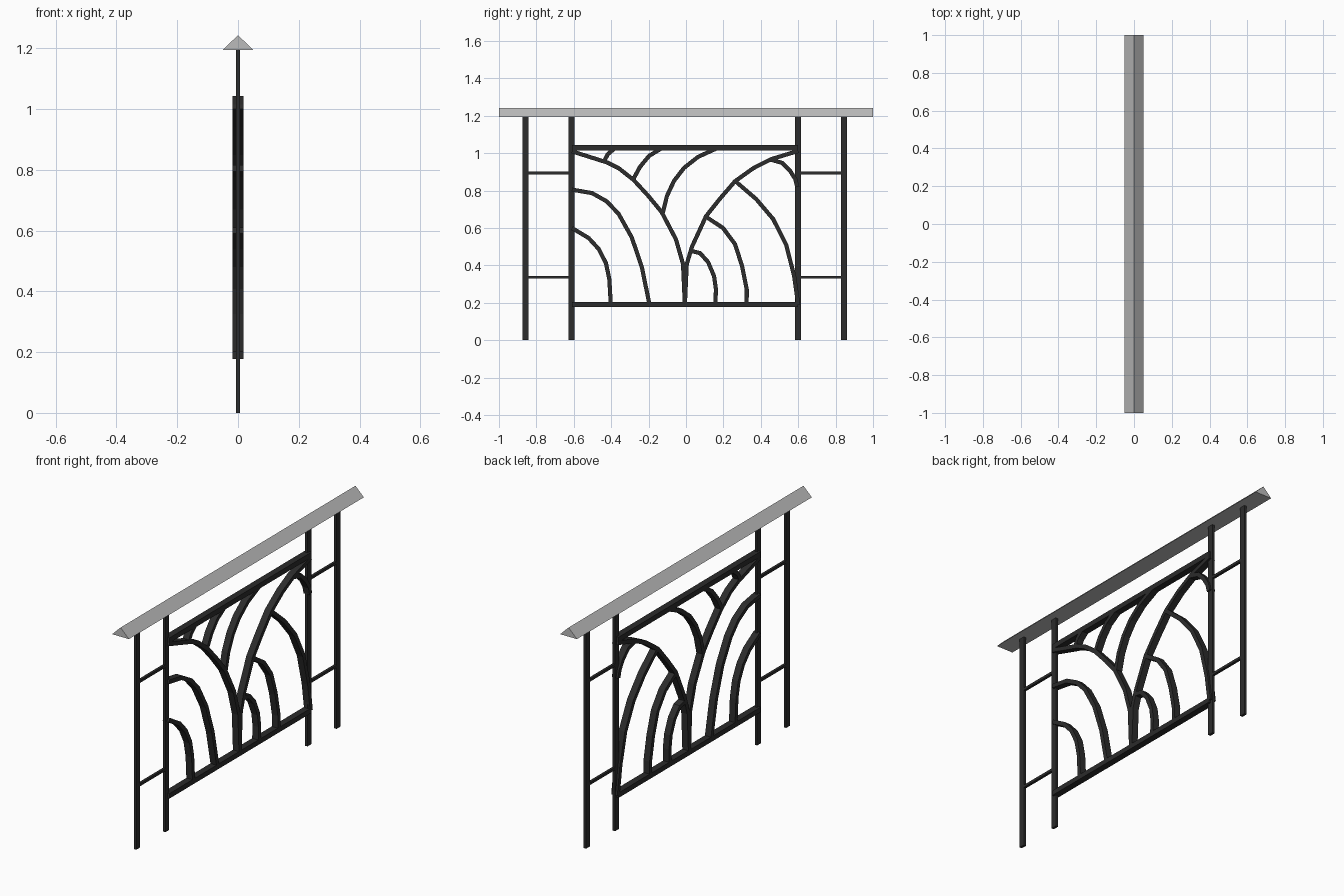
import bpy
import bmesh
from mathutils import Vector

cube = bpy.data.objects.get("Cube")
if cube:
    bpy.data.objects.remove(cube, do_unlink=True)


def make_material(name, grey):
    mat = bpy.data.materials.new(name)
    mat.use_nodes = True
    colour = (grey, grey, grey, 1)
    mat.diffuse_color = colour
    mat.node_tree.nodes["Principled BSDF"].inputs["Base Color"].default_value = colour
    return mat


iron = make_material("black iron", 0.025)
light_grey = make_material("light grey rail", 0.5)


def extrude_outline(name, outline, direction, mat):
    """Closed solid swept from a flat outline along a direction."""
    bm = bmesh.new()
    face = bm.faces.new([bm.verts.new(p) for p in outline])
    swept = bmesh.ops.extrude_face_region(bm, geom=[face], use_keep_orig=True)
    moved = [v for v in swept["geom"] if isinstance(v, bmesh.types.BMVert)]
    bmesh.ops.translate(bm, verts=moved, vec=direction)
    bmesh.ops.recalc_face_normals(bm, faces=bm.faces)
    mesh = bpy.data.meshes.new(name)
    bm.to_mesh(mesh)
    bm.free()
    mesh.materials.append(mat)
    obj = bpy.data.objects.new(name, mesh)
    bpy.context.collection.objects.link(obj)
    return obj


def bar(name, depth, y0, y1, z0, z1):
    """Box bar centred on x = 0."""
    x = -depth / 2
    outline = [(x, y0, z0), (x, y1, z0), (x, y1, z1), (x, y0, z1)]
    return extrude_outline(name, outline, (depth, 0, 0), iron)


def strip(name, points, width=0.022, depth=0.036):
    """Flat iron strip bent along a path of (y, z) points, with mitred joints."""
    path = [Vector(p) for p in points]
    left, right = [], []
    for i, p in enumerate(path):
        before = (p - path[i - 1]).normalized() if i else None
        after = (path[i + 1] - p).normalized() if i < len(path) - 1 else None
        ahead = after or before
        tangent = ((before or after) + ahead).normalized()
        side = Vector((-tangent.y, tangent.x)) * width / 2 / tangent.dot(ahead)
        left.append(p + side)
        right.append(p - side)
    outline = [(-depth / 2, q.x, q.y) for q in left + right[::-1]]
    return extrude_outline(name, outline, (depth, 0, 0), iron)


# Triangular handrail
extrude_outline("handrail", [(-0.05, -1, 1.194), (0.05, -1, 1.194), (0, -1, 1.243)],
                (0, 2, 0), light_grey)

# Posts and the thin rungs joining each pair
SHIFT = -0.007
for label, side in (("front", -1), ("back", 1)):
    inner, outer = side * 0.605 + SHIFT, side * 0.852 + SHIFT
    for kind, y in (("inner", inner), ("outer", outer)):
        bar(f"{label}_{kind}_post", 0.014, y - 0.016, y + 0.016, 0, 1.196)
    for kind, z in (("lower", 0.337), ("upper", 0.894)):
        bar(f"{label}_{kind}_rung", 0.014, min(inner, outer), max(inner, outer),
            z - 0.007, z + 0.007)

# Panel frame bars
bar("panel_bottom_bar", 0.036, -0.61, 0.6, 0.177, 0.204)
bar("panel_top_bar", 0.036, -0.61, 0.6, 1.015, 1.043)

# Two main stems rising from the middle of the panel
strip("front_stem", [(-.61, 1.01), (-.42, .95), (-.36, .92), (-.28, .857), (-.2, .77),
                     (-.13, .685), (-.054, .54), (-.016, .407), (-.006, .19)])
strip("back_stem", [(-.006, .19), (.004, .407), (.032, .5), (.107, .663), (.18, .755),
                    (.262, .85), (.36, .92), (.455, .968), (.6, 1.012)])

# Arched leaves below the stems
strip("front_large_arch", [(-.61, .805), (-.503, .787), (-.423, .742), (-.36, .675),
                           (-.29, .55), (-.236, .39), (-.195, .19)])
strip("front_small_arch", [(-.61, .6), (-.52, .546), (-.466, .487), (-.428, .412),
                           (-.41, .327), (-.402, .19)])
strip("back_large_arch", [(.262, .852), (.375, .755), (.466, .648), (.536, .51),
                          (.578, .343), (.6, .19)])
strip("back_middle_arch", [(.107, .66), (.198, .6), (.262, .514), (.3, .396),
                           (.325, .27), (.324, .19)])
strip("back_small_arch", [(.028, .477), (.075, .466), (.118, .418), (.15, .343),
                          (.16, .273), (.157, .19)])
strip("back_corner_arch", [(.455, .965), (.514, .948), (.557, .905), (.584, .862),
                           (.595, .82)])

# Leaves curling up to the top bar
strip("upper_small_leaf", [(-.44, .953), (-.418, .995), (-.38, 1.027)])
strip("upper_middle_leaf", [(-.284, .857), (-.246, .927), (-.198, .985), (-.13, 1.027)])
strip("upper_large_leaf", [(-.124, .682), (-.102, .771), (-.064, .852), (-.011, .921),
                           (.064, .98), (.166, 1.027)])
